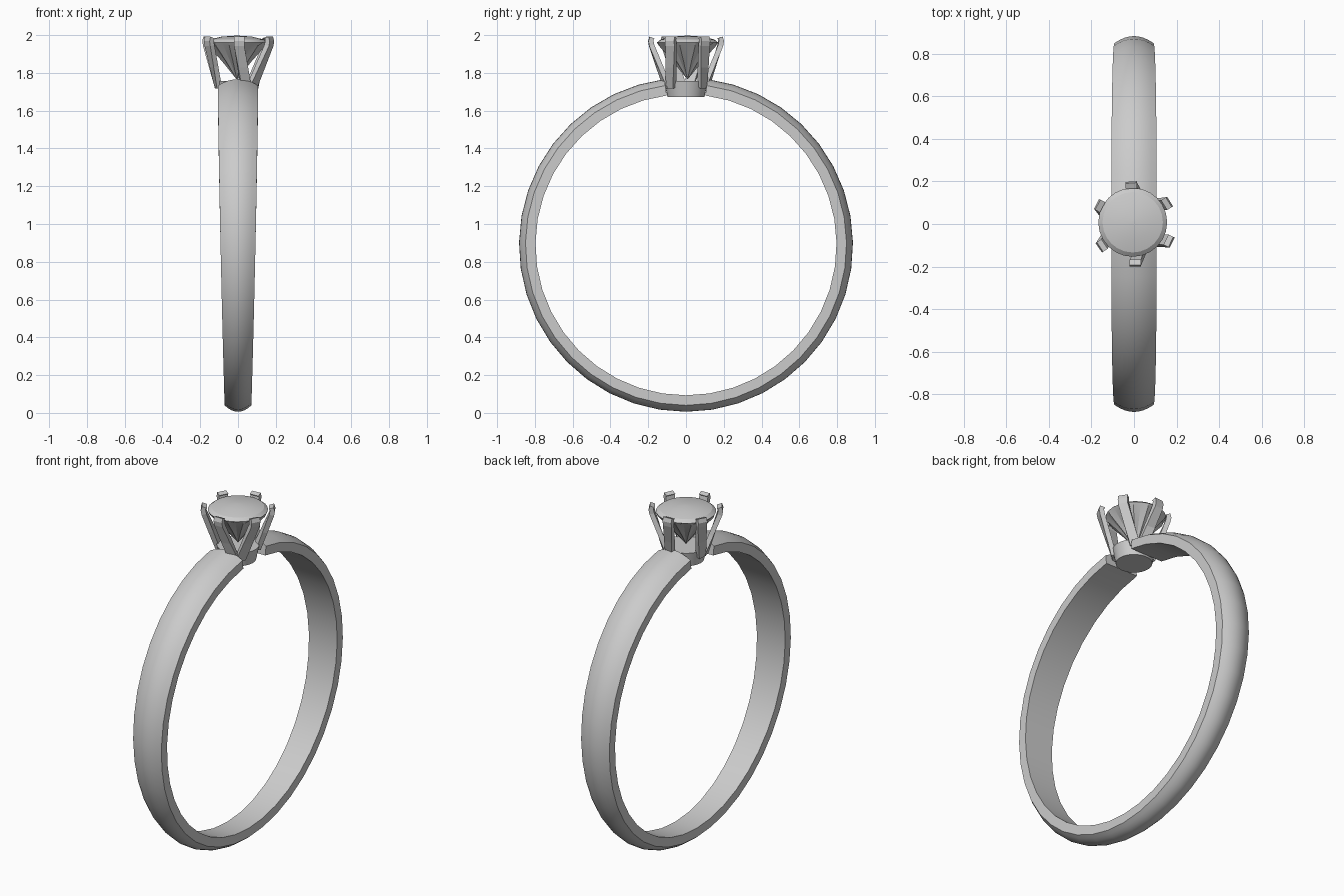
import bpy, bmesh, math
from mathutils import Vector

if "Cube" in bpy.data.objects:
    bpy.data.objects.remove(bpy.data.objects["Cube"])

CZ = 0.89  # height of the ring centre


def make(name, verts, faces, smooth=None):
    me = bpy.data.meshes.new(name)
    me.from_pydata([tuple(v) for v in verts], [], faces)
    bm = bmesh.new()
    bm.from_mesh(me)
    bmesh.ops.recalc_face_normals(bm, faces=bm.faces)
    bm.to_mesh(me)
    bm.free()
    ob = bpy.data.objects.new(name, me)
    bpy.context.collection.objects.link(ob)
    if smooth:
        bpy.context.view_layer.objects.active = ob
        ob.select_set(True)
        bpy.ops.object.shade_smooth_by_angle(angle=math.radians(smooth))
        ob.select_set(False)
    return ob


def loft(name, rings, smooth=None):
    """Join equal closed rings and cap both ends."""
    n = len(rings[0])
    verts = [v for r in rings for v in r]
    faces = [(i * n + j, i * n + (j + 1) % n, (i + 1) * n + (j + 1) % n, (i + 1) * n + j)
             for i in range(len(rings) - 1) for j in range(n)]
    faces += [tuple(range(n)), tuple(range(len(verts) - n, len(verts)))]
    return make(name, verts, faces, smooth)


def circle(r, z, n, cx=0, cy=0):
    return [Vector((cx + r * math.cos(2 * math.pi * k / n),
                    cy + r * math.sin(2 * math.pi * k / n), z)) for k in range(n)]


# Band: domed section swept round an arc that is open at the top, wider upward
section = [(-1, 0.797)] + [(t / 4, 0.85 + 0.034 * (1 - (t / 4) ** 2)) for t in range(-4, 5)] + [(1, 0.797)]
gap, steps = math.radians(7.4), 38
rings = []
for i in range(steps + 1):
    a = gap + (2 * math.pi - 2 * gap) * i / steps
    h = (1 + math.cos(a)) / 2
    w = 0.071 + 0.05 * h - 0.014 * h * h
    rings.append([Vector((x * w, r * math.sin(a), CZ + r * math.cos(a))) for x, r in section])
loft("band", rings, 30)

# Setting base: tapered plug filling the gap in the band
loft("setting_base", [circle(0.098, 1.673, 32), circle(0.115, 1.757, 32)], 30)

# Prongs: three V-shaped pairs that flare out and hook in at the tip
for pair in range(3):
    base = math.radians(183 + 120 * pair)
    for side in (-1, 1):
        def polar(r, a, z):
            return Vector((r * math.cos(base + side * a), r * math.sin(base + side * a), z))
        top = math.radians(31)
        foot, bend = polar(0.106, 0.16, 1.72), polar(0.182, top, 1.945)
        path = [foot, foot.lerp(bend, 0.5), bend, polar(0.187, top, 1.972), polar(0.18, top, 1.987)]
        rings = []
        for i, p in enumerate(path):
            ang = base + side * (0.16 + (top - 0.16) * min(i / 2, 1))
            out = Vector((math.cos(ang), math.sin(ang), 0.35 if i == 4 else -0.3))
            tan = Vector((-math.sin(ang), math.cos(ang), 0))
            rings.append([p + out * 0.013 * u + tan * 0.027 * v
                          for u, v in ((-1, -1), (1, -1), (1, 1), (-1, 1))])
        loft("prong_%d" % (pair * 2 + (side + 3) // 2), rings)

# Stone: low domed crown, scalloped girdle and fluted pavilion down to a point
N, sx, sy = 24, -0.006, 0.008
lower = circle(0.15, 1.955, N, sx, sy)
flute = circle(0.08, 1.86, N, sx, sy)
for k in range(N):
    c = Vector((sx, sy, 0))
    if k % 2:
        lower[k].z -= 0.014
        lower[k] += (lower[k] - c).xy.to_3d() * 0.03
    else:
        f = flute[k] - c
        flute[k] = Vector((f.x * 0.88, f.y * 0.88, f.z)) + c
loft("stone", [circle(0.003, 1.768, N, sx, sy), flute, lower,
               circle(0.162, 1.961, N, sx, sy), circle(0.142, 1.977, N, sx, sy),
               circle(0.08, 1.992, N, sx, sy), circle(0.01, 1.997, N, sx, sy)], 20)
